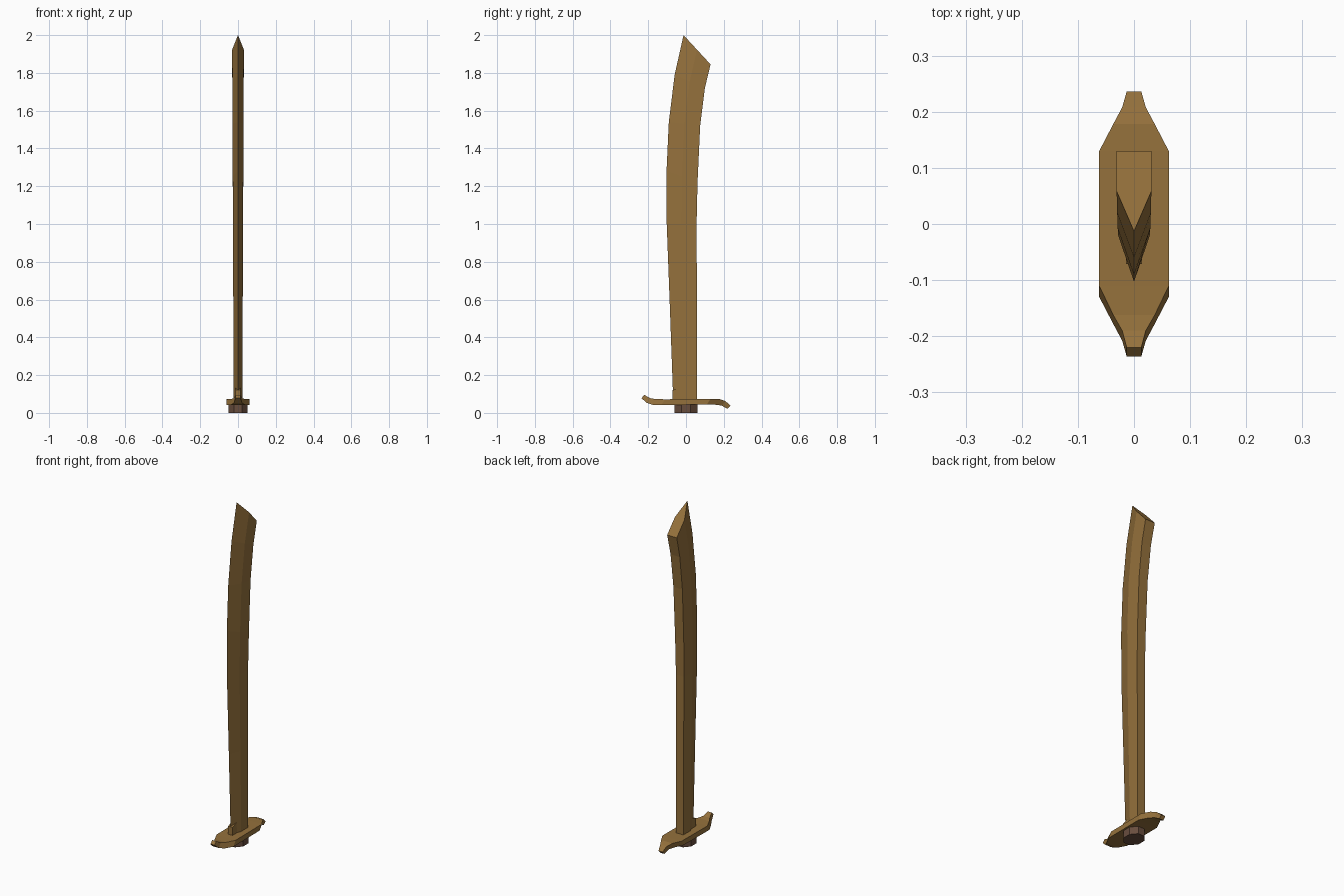
import bpy, bmesh, math

if "Cube" in bpy.data.objects:
    bpy.data.objects.remove(bpy.data.objects["Cube"])


def material(name, rgb):
    m = bpy.data.materials.new(name)
    m.diffuse_color = (*rgb, 1)
    m.use_nodes = True
    m.node_tree.nodes["Principled BSDF"].inputs["Base Color"].default_value = m.diffuse_color
    return m


bronze = material("bronze", (0.30, 0.165, 0.045))
leather = material("dark_brown", (0.14, 0.075, 0.048))


def loft(name, rings, mat):
    """Skin a list of equal-sized vertex rings and cap both ends."""
    bm = bmesh.new()
    vs = [[bm.verts.new(p) for p in r] for r in rings]
    n = len(rings[0])
    for a, b in zip(vs, vs[1:]):
        for i in range(n):
            j = (i + 1) % n
            bm.faces.new((a[i], a[j], b[j], b[i]))
    bm.faces.new(vs[0][::-1])
    bm.faces.new(vs[-1])
    bmesh.ops.recalc_face_normals(bm, faces=bm.faces)
    me = bpy.data.meshes.new(name)
    bm.to_mesh(me)
    bm.free()
    me.materials.append(mat)
    ob = bpy.data.objects.new(name, me)
    bpy.context.collection.objects.link(ob)
    return ob


# Blade: single edge toward -y, flat spine toward +y
# (edge y, edge z, spine y, spine z, half thickness)
stations = [
    (-0.067, 0.05, 0.059, 0.05, 0.024),
    (-0.085, 0.55, 0.058, 0.55, 0.025),
    (-0.102, 1.00, 0.056, 1.00, 0.026),
    (-0.103, 1.28, 0.061, 1.22, 0.028),
    (-0.091, 1.54, 0.075, 1.52, 0.029),
    (-0.060, 1.79, 0.100, 1.72, 0.030),
    (-0.013, 2.00, 0.130, 1.845, 0.031),
]
rings = []
for ey, ez, sy, sz, w in stations:
    my, mz = (ey + sy) / 2, (ez + sz) / 2
    rings.append([(0, ey, ez), (w, my, mz), (w, sy, sz), (-w, sy, sz), (-w, my, mz)])
loft("blade", rings, bronze)

# Blunt block at the root of the cutting edge
side = [(-0.071, 0.05), (-0.071, 0.12), (-0.03, 0.135), (-0.03, 0.05)]
loft("blade_root", [[(x, y, z) for y, z in side] for x in (-0.014, 0.014)], bronze)

# S-shaped guard: one half defined, the other is its half turn about the centre
# (top y, top z, bottom y, bottom z, half width)
half = [
    (-0.220, 0.095, -0.236, 0.078, 0.013),
    (-0.190, 0.078, -0.208, 0.053, 0.021),
    (-0.162, 0.073, -0.178, 0.043, 0.037),
    (-0.110, 0.072, -0.130, 0.042, 0.062),
]
turned = [(-by, 0.116 - bz, -ty, 0.116 - tz, w) for ty, tz, by, bz, w in half[::-1]]
loft("guard", [[(-w, ty, tz), (w, ty, tz), (w, by, bz), (-w, by, bz)]
               for ty, tz, by, bz, w in half + turned], bronze)

# Octagonal collar below the guard
k = math.cos(math.pi / 8)
octagon = [(0.051 / k * math.cos(a), 0.06 / k * math.sin(a))
           for a in (math.pi / 8 + i * math.pi / 4 for i in range(8))]
loft("collar", [[(x, y, z) for x, y in octagon] for z in (0, 0.05)], leather)
